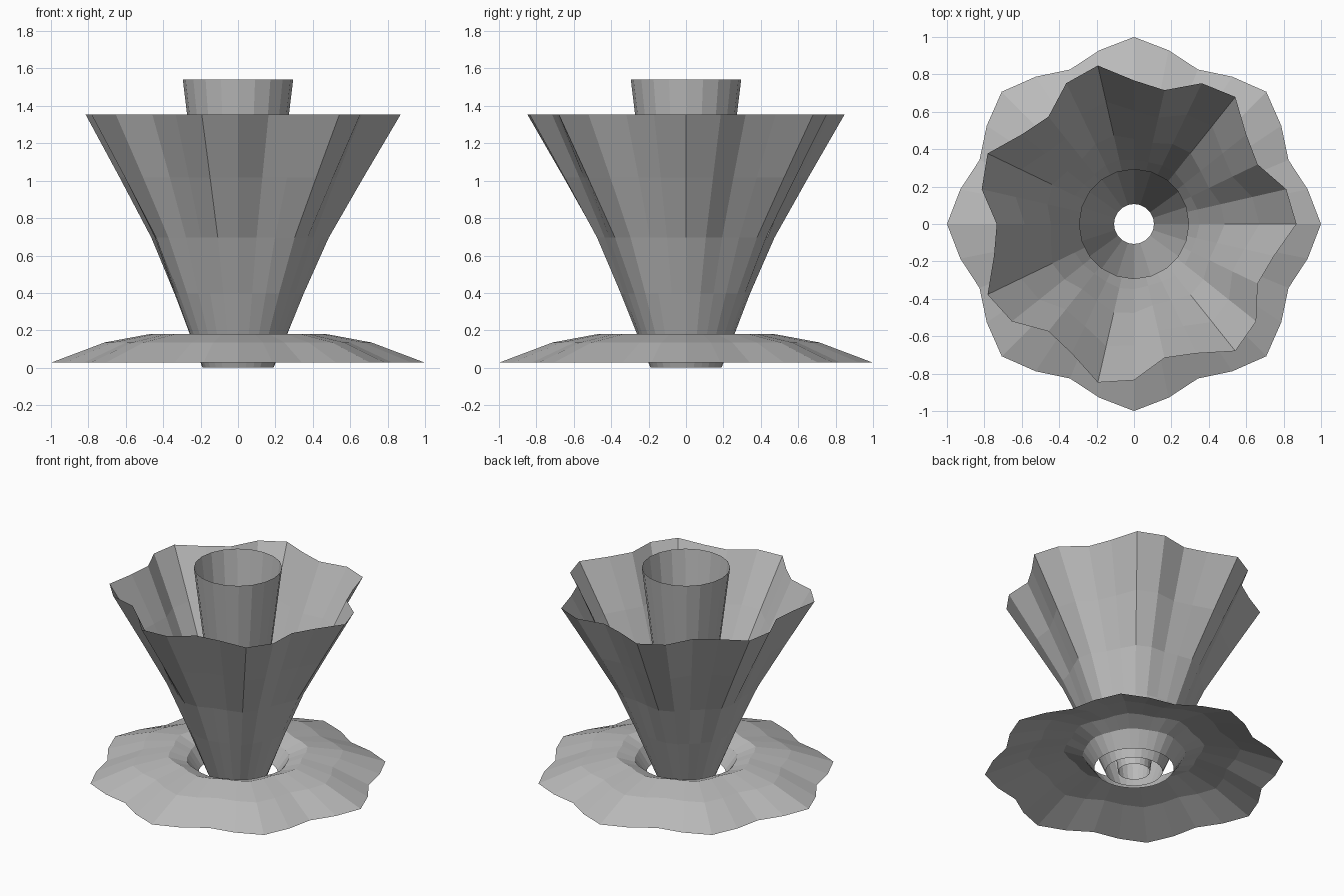
import bpy
import bmesh
from math import cos, sin, pi

cube = bpy.data.objects.get("Cube")
if cube:
    bpy.data.objects.remove(cube, do_unlink=True)

grey = bpy.data.materials.new("petal grey")
grey.use_nodes = True
grey.diffuse_color = (0.5, 0.5, 0.5, 1)
grey.node_tree.nodes["Principled BSDF"].inputs["Base Color"].default_value = (0.5, 0.5, 0.5, 1)


def ruffled_sheet(name, profile, sides, lobes=0, lean=0.0):
    """Open turned sheet; each profile point is (radius, height, ruffle depth)."""
    bm = bmesh.new()
    rings = []
    for radius, height, depth in profile:
        ring = []
        for i in range(sides):
            a = 2 * pi * i / sides
            r = radius + depth * (cos(lobes * a) + lean * sin(lobes * a))
            ring.append(bm.verts.new((r * cos(a), r * sin(a), height)))
        rings.append(ring)
    for low, high in zip(rings, rings[1:]):
        for i in range(sides):
            j = (i + 1) % sides
            bm.faces.new((low[i], low[j], high[j], high[i]))
    mesh = bpy.data.meshes.new(name)
    bm.to_mesh(mesh)
    bm.free()
    mesh.materials.append(grey)
    obj = bpy.data.objects.new(name, mesh)
    bpy.context.collection.objects.link(obj)
    return obj


# Outer petals: rise from the centre, arch over and droop to the rim
arch = [(0.265, 0.0), (0.34, 0.006), (0.455, 0.017), (0.68, 0.033), (0.947, 0.053)]
ruffled_sheet("outer_petals",
              [(r, 0.027 + 0.153 * sin(pi * k / 4), d) for k, (r, d) in enumerate(arch)],
              sides=32, lobes=8)

# Flared cup with seven leaning ruffles that deepen towards the rim
ruffled_sheet("flared_cup",
              [(0.19, 0.0, 0.0), (0.345, 0.396, 0.006), (0.465, 0.695, 0.02),
               (0.627, 1.016, 0.043), (0.8015, 1.353, 0.0675)],
              sides=28, lobes=7, lean=0.5)

# Plain tapered tube in the middle
ruffled_sheet("centre_tube", [(0.107, 0.0, 0.0), (0.295, 1.54, 0.0)], sides=20)
